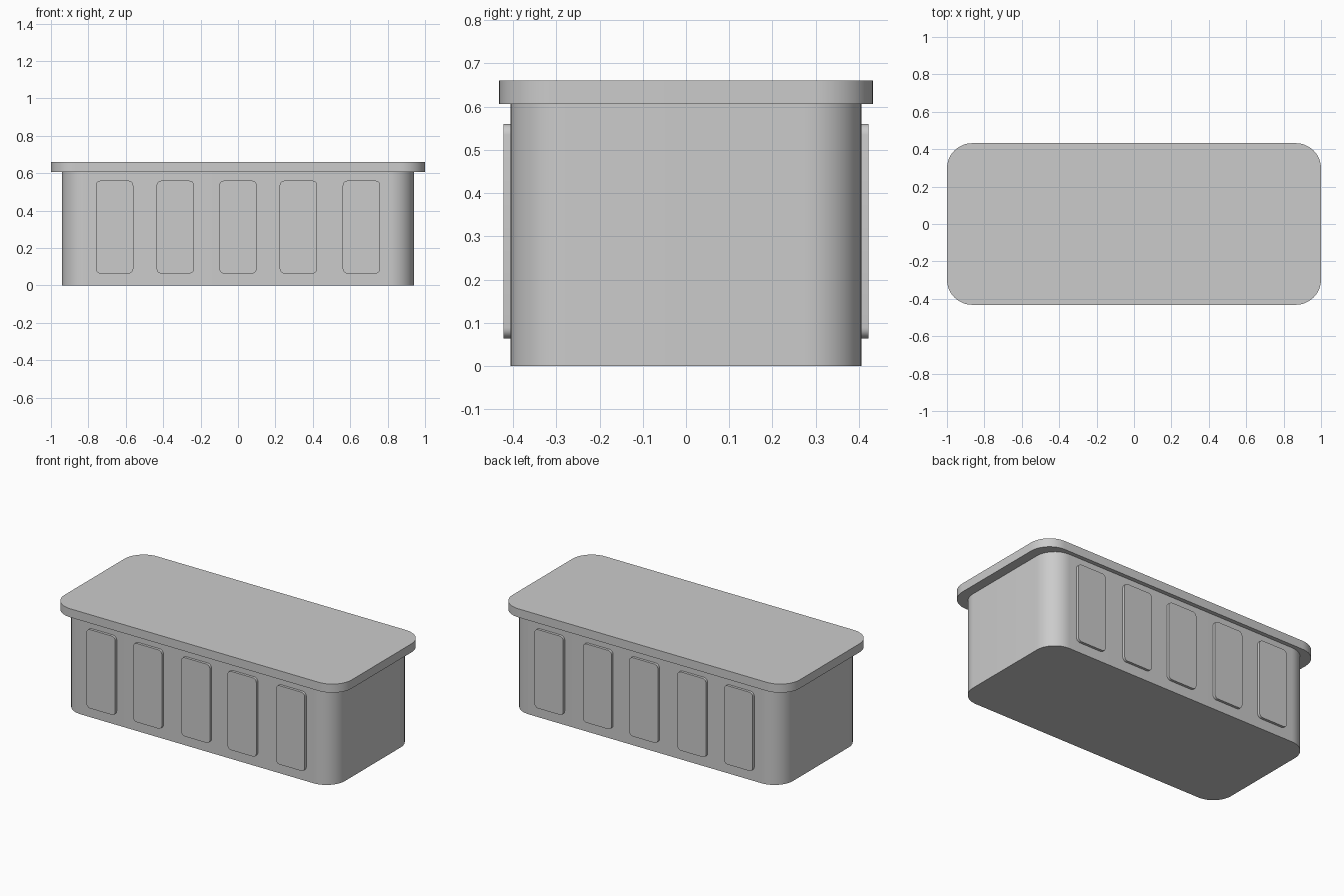
import bpy, bmesh
from math import pi, cos, sin
from mathutils import Vector

if "Cube" in bpy.data.objects:
    bpy.data.objects.remove(bpy.data.objects["Cube"])


def rounded_rect(w, h, r, seg):
    """Counter-clockwise outline of a rounded rectangle centred on the origin."""
    pts = []
    for i, (sx, sy) in enumerate([(1, 1), (-1, 1), (-1, -1), (1, -1)]):
        for k in range(seg + 1):
            a = pi / 2 * (i + k / seg)
            pts.append((sx * (w / 2 - r) + r * cos(a), sy * (h / 2 - r) + r * sin(a)))
    return pts


def prism(name, outline, place, direction):
    """Extrude a 2D outline, placed in 3D by 'place', along 'direction'."""
    bm = bmesh.new()
    face = bm.faces.new([bm.verts.new(place(u, v)) for u, v in outline])
    ext = bmesh.ops.extrude_face_region(bm, geom=[face], use_keep_orig=True)
    verts = [g for g in ext["geom"] if isinstance(g, bmesh.types.BMVert)]
    bmesh.ops.translate(bm, verts=verts, vec=Vector(direction))
    bmesh.ops.recalc_face_normals(bm, faces=bm.faces)
    mesh = bpy.data.meshes.new(name)
    bm.to_mesh(mesh)
    bm.free()
    ob = bpy.data.objects.new(name, mesh)
    bpy.context.collection.objects.link(ob)
    bpy.ops.object.select_all(action='DESELECT')
    ob.select_set(True)
    bpy.context.view_layer.objects.active = ob
    bpy.ops.object.shade_smooth_by_angle(angle=pi / 6)
    return ob


# Body and overhanging lid
LID_Z, TOP_Z = 0.606, 0.66
prism("body", rounded_rect(1.88, 0.812, 0.13, 12), lambda u, v: (u, v, 0), (0, 0, LID_Z))
prism("lid", rounded_rect(2.0, 0.864, 0.135, 12), lambda u, v: (u, v, LID_Z), (0, 0, TOP_Z - LID_Z))

# Raised panels on the front and back
panel = rounded_rect(0.2, 0.496, 0.025, 6)
for side, s in (("front", -1), ("back", 1)):
    for i, x in enumerate((-0.66, -0.335, 0.0, 0.323, 0.66)):
        prism(f"{side}_panel_{i + 1}", panel,
              lambda u, v: (x + u, s * 0.40, 0.312 + v), (0, s * 0.022, 0))
